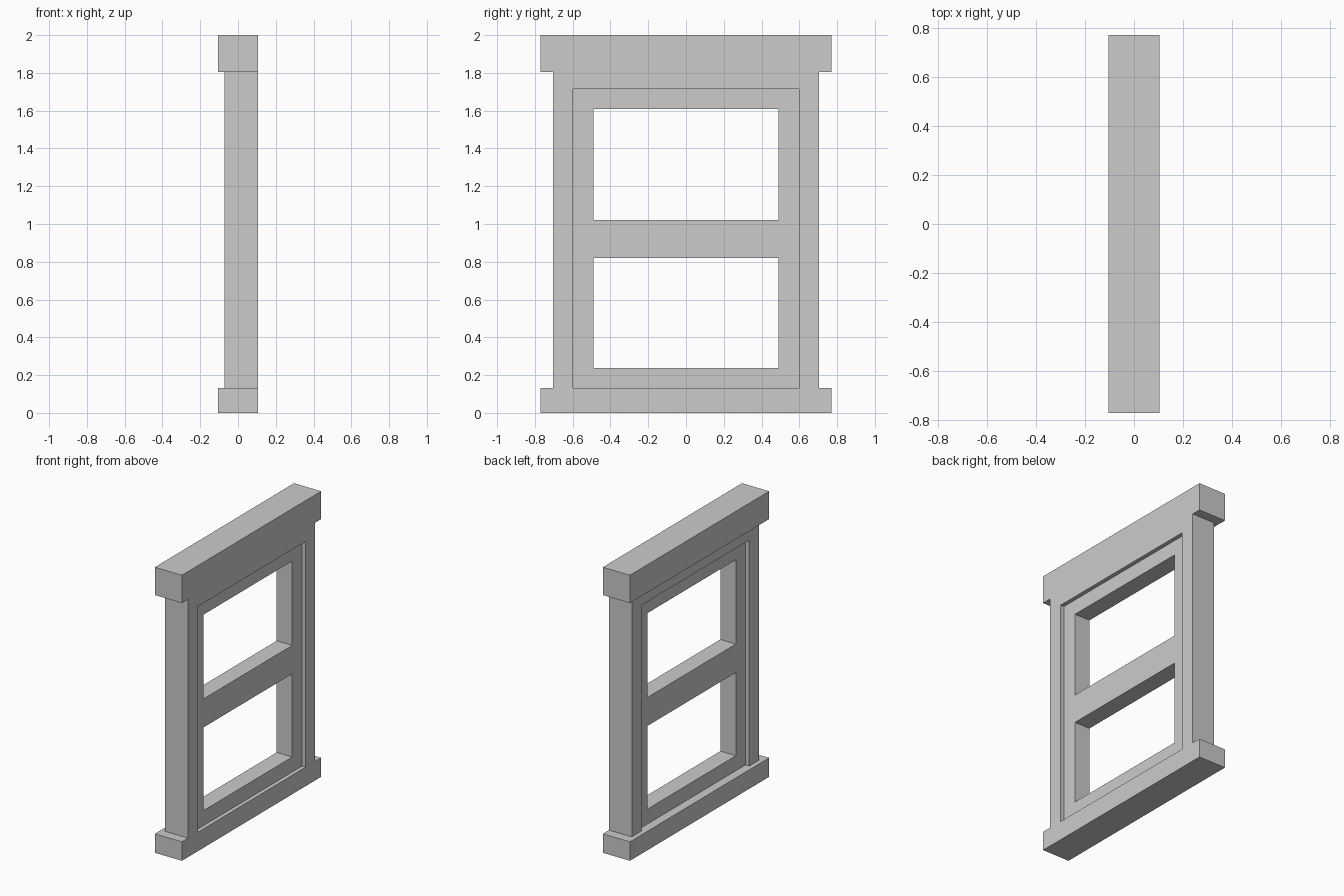
import bpy
import bmesh

cube = bpy.data.objects.get("Cube")
if cube:
    bpy.data.objects.remove(cube, do_unlink=True)

grey = bpy.data.materials.new("plain_grey")
grey.use_nodes = True
grey.diffuse_color = (0.6, 0.6, 0.6, 1)
grey.node_tree.nodes["Principled BSDF"].inputs["Base Color"].default_value = grey.diffuse_color


def box(name, x, y, z):
    """Box spanning the given (low, high) range on each axis."""
    bm = bmesh.new()
    bmesh.ops.create_cube(bm, size=1)
    for v in bm.verts:
        v.co = [r[0] if c < 0 else r[1] for c, r in zip(v.co, (x, y, z))]
    mesh = bpy.data.meshes.new(name)
    bm.to_mesh(mesh)
    bm.free()
    mesh.materials.append(grey)
    obj = bpy.data.objects.new(name, mesh)
    bpy.context.collection.objects.link(obj)
    return obj


# Depth ranges: the casing is flush with sill and header on the +x face
full = (-0.105, 0.105)
casing = (-0.072, 0.105)
sash = (-0.043, 0.077)

# Heights and half widths
sill_top, casing_top, header_low = 0.133, 1.714, 1.805
wide, outer, inner, opening = 0.77, 0.703, 0.597, 0.49

# Sill and header
box("sill", full, (-wide, wide), (0, sill_top))
box("header", full, (-wide, wide), (header_low, 2))

# Outer casing
box("casing_top", casing, (-inner, inner), (casing_top, header_low))
for name, s in (("front", -1), ("back", 1)):
    box(name + "_casing_post", casing, sorted((s * inner, s * outer)), (sill_top, header_low))
    box(name + "_sash_stile", sash, sorted((s * opening, s * inner)), (sill_top, casing_top))

# Sash rails between the stiles
rails = {"bottom": (sill_top, 0.238), "middle": (0.82, 1.02), "top": (1.61, casing_top)}
for name, z in rails.items():
    box(name + "_sash_rail", sash, (-opening, opening), z)
